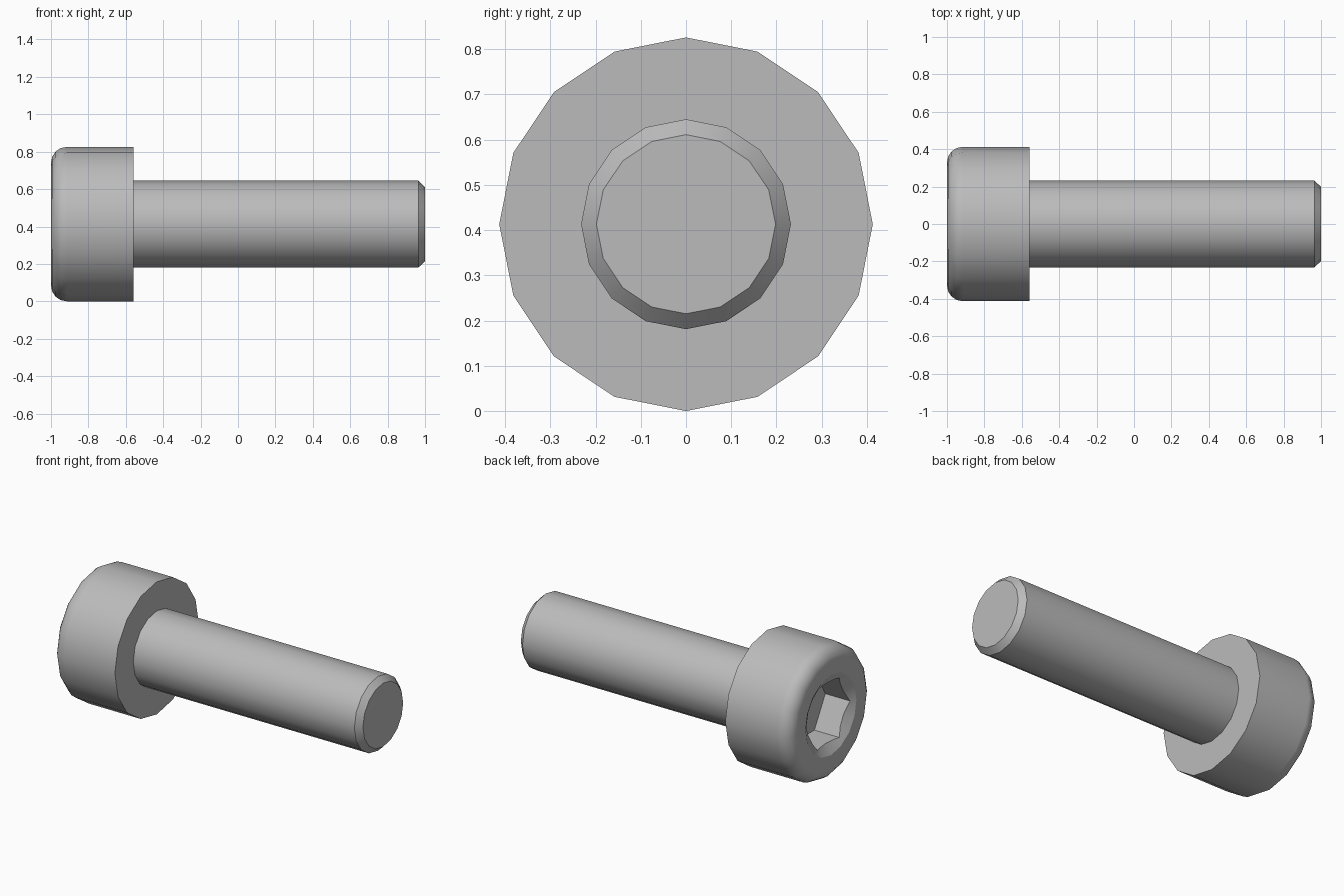
import bpy, bmesh
from math import sin, cos, pi, radians

if "Cube" in bpy.data.objects:
    bpy.data.objects.remove(bpy.data.objects["Cube"])

HEAD_R, SHANK_R, TIP_R = 0.413, 0.232, 0.198
HEX_R, MOUTH_R, FILLET = 0.215, 0.25, 0.085
HEAD_X, END_X, SOCKET_DEPTH = -0.56, 1.0, 0.19

steel = bpy.data.materials.new("grey steel")
steel.use_nodes = True
color = (0.5, 0.5, 0.5, 1)
steel.diffuse_color = color
steel.node_tree.nodes["Principled BSDF"].inputs["Base Color"].default_value = color


def lathe(name, profile, sides):
    """Closed solid turned about the screw axis from (x, radius) points."""
    bm = bmesh.new()
    rings = []
    for x, r in profile:
        angles = [2 * pi * i / sides for i in range(sides)]
        rings.append([bm.verts.new((x, r * cos(a), HEAD_R + r * sin(a))) for a in angles])
    for a, b in zip(rings, rings[1:]):
        for i in range(sides):
            j = (i + 1) % sides
            bm.faces.new((a[i], a[j], b[j], b[i]))
    bm.faces.new(rings[0])
    bm.faces.new(rings[-1])
    bmesh.ops.recalc_face_normals(bm, faces=bm.faces)
    mesh = bpy.data.meshes.new(name)
    bm.to_mesh(mesh)
    bm.free()
    mesh.materials.append(steel)
    obj = bpy.data.objects.new(name, mesh)
    bpy.context.collection.objects.link(obj)
    return obj


# Rounded head, plain shank and chamfered tip in one turned solid
steps = 4
fillet = [(-1 + FILLET * (1 - sin(t)), HEAD_R - FILLET * (1 - cos(t)))
          for t in (pi / 2 * (1 - i / steps) for i in range(steps + 1))]
fillet = [(-1 + FILLET * (1 - cos(pi / 2 * i / steps)),
           HEAD_R - FILLET * (1 - sin(pi / 2 * i / steps))) for i in range(steps + 1)]
screw = lathe("socket_screw", fillet + [
    (HEAD_X, HEAD_R), (HEAD_X, SHANK_R),
    (END_X - 0.035, SHANK_R), (END_X, TIP_R)], 16)

# Hexagonal socket and its conical lead-in
slope = 0.577
out = 0.05
cutters = [
    lathe("hex_cutter", [(-1 - out, HEX_R), (-1 + SOCKET_DEPTH, HEX_R)], 6),
    lathe("lead_in_cutter", [(-1 - out, MOUTH_R + out / slope),
                             (-1 + 0.06, MOUTH_R - 0.06 / slope)], 16),
]
for cutter in cutters:
    cutter.hide_render = True
    cutter.hide_set(True)
    cut = screw.modifiers.new(cutter.name, 'BOOLEAN')
    cut.operation = 'DIFFERENCE'
    cut.solver = 'EXACT'
    cut.object = cutter

# Bake the cuts, then remove the cutters
bpy.context.view_layer.update()
depsgraph = bpy.context.evaluated_depsgraph_get()
mesh = bpy.data.meshes.new_from_object(screw.evaluated_get(depsgraph))
screw.modifiers.clear()
screw.data = mesh
for cutter in cutters:
    bpy.data.objects.remove(cutter)

# Smooth round surfaces, crisp machined edges
bpy.ops.object.select_all(action='DESELECT')
screw.select_set(True)
bpy.context.view_layer.objects.active = screw
bpy.ops.object.shade_smooth_by_angle(angle=radians(30))
weighted = screw.modifiers.new("clean_normals", 'WEIGHTED_NORMAL')
weighted.keep_sharp = True
